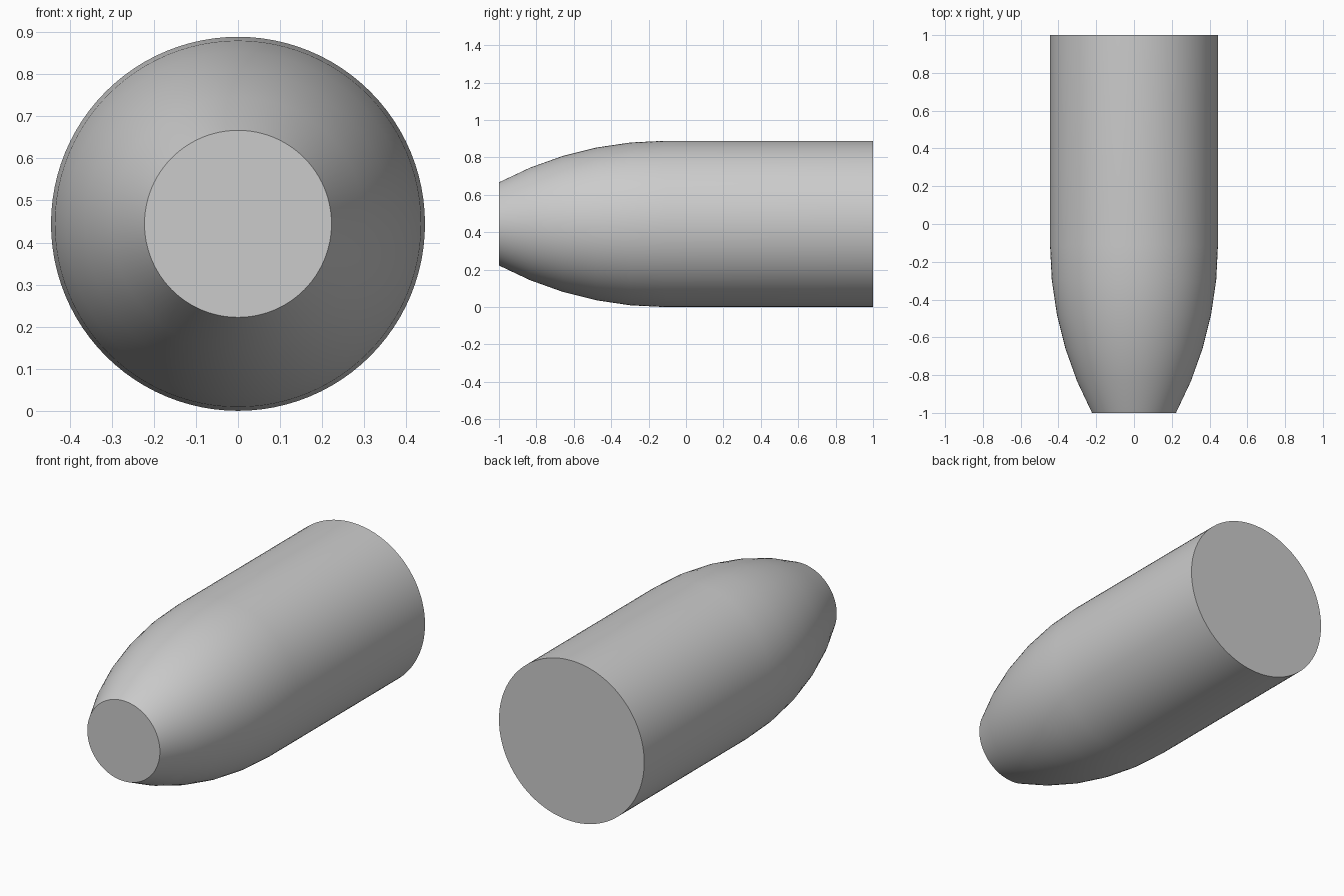
import bpy, bmesh, math
from mathutils import Matrix, Vector

default = bpy.data.objects.get("Cube")
if default:
    bpy.data.objects.remove(default, do_unlink=True)

SIDES = 96
BODY_R = 4 / 9
TIP_R = 2 / 9
NOSE_LEN = 8 / 9
NOSE_STEPS = 5

# Plain grey metal
grey = bpy.data.materials.new("grey")
grey.use_nodes = True
grey.diffuse_color = (0.6, 0.6, 0.6, 1)
grey.node_tree.nodes["Principled BSDF"].inputs["Base Color"].default_value = grey.diffuse_color

# Profile as (y, radius): straight body, then a tangent arc down to the flat tip
drop = BODY_R - TIP_R
arc_r = (NOSE_LEN ** 2 + drop ** 2) / (2 * drop)
sweep = math.asin(NOSE_LEN / arc_r)
profile = [(1, BODY_R)]
for i in range(NOSE_STEPS + 1):
    a = sweep * i / NOSE_STEPS
    profile.append((NOSE_LEN - 1 - arc_r * math.sin(a), BODY_R - arc_r * (1 - math.cos(a))))

# Rings along the y axis, bridged into a closed body with flat ends
bm = bmesh.new()
rings = []
for y, r in profile:
    ring = []
    for k in range(SIDES):
        t = math.tau * k / SIDES
        ring.append(bm.verts.new((r * math.cos(t), y, BODY_R + r * math.sin(t))))
    rings.append(ring)
for a, b in zip(rings, rings[1:]):
    for k in range(SIDES):
        n = (k + 1) % SIDES
        bm.faces.new((a[k], a[n], b[n], b[k]))
bm.faces.new(rings[0])
bm.faces.new(rings[-1])
bmesh.ops.recalc_face_normals(bm, faces=bm.faces)

mesh = bpy.data.meshes.new("tapered_body")
bm.to_mesh(mesh)
bm.free()
mesh.materials.append(grey)
body = bpy.data.objects.new("tapered_body", mesh)
bpy.context.collection.objects.link(body)

# Smooth sides, crisp rims
bpy.ops.object.select_all(action='DESELECT')
body.select_set(True)
bpy.context.view_layer.objects.active = body
bpy.ops.object.shade_smooth_by_angle(angle=math.radians(30))
